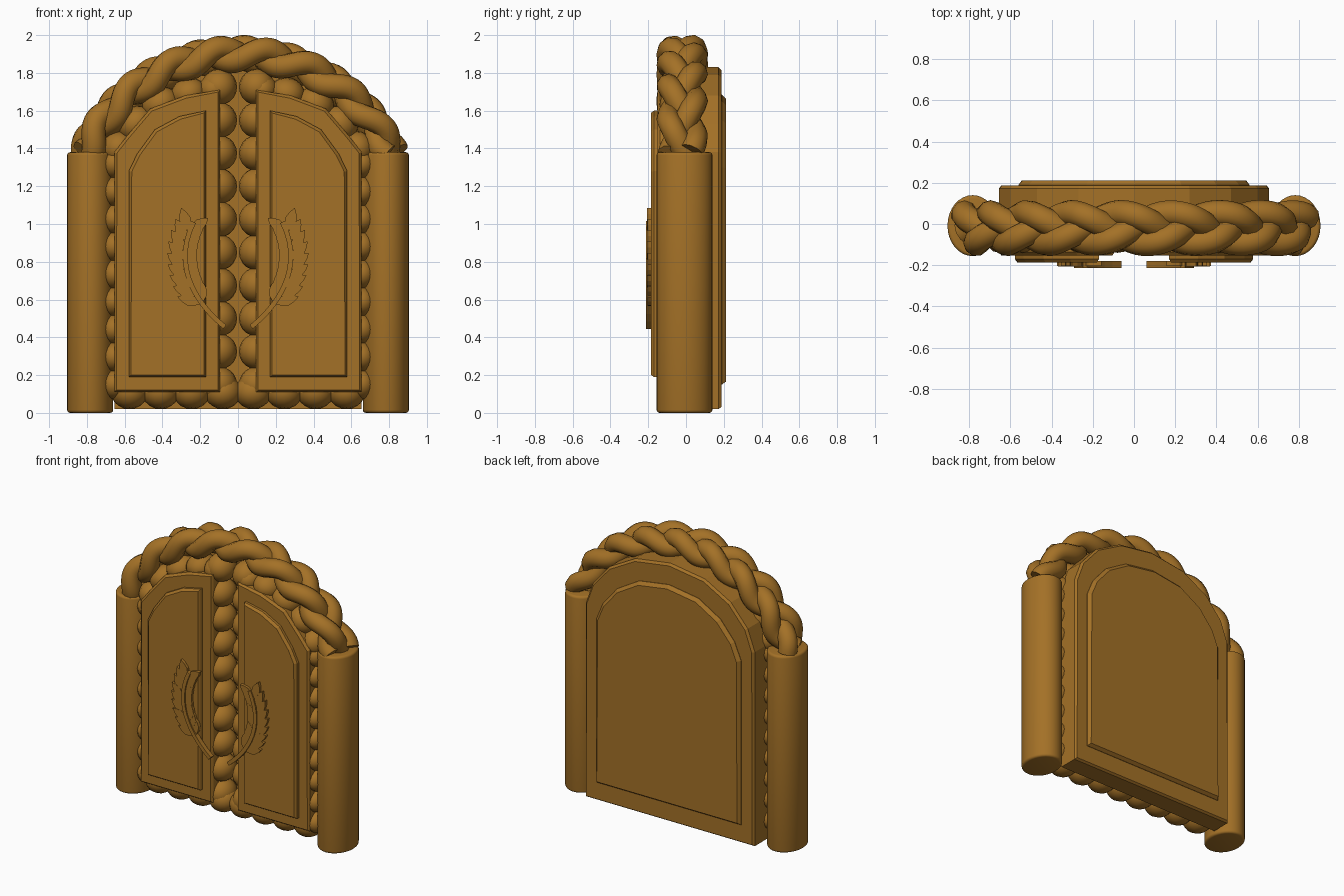
import bpy, bmesh, math
from mathutils import Matrix, Vector

if "Cube" in bpy.data.objects:
    bpy.data.objects.remove(bpy.data.objects["Cube"])

wood = bpy.data.materials.new("warm_brown_wood")
wood.diffuse_color = (0.37, 0.165, 0.02, 1)
wood.use_nodes = True
wood.node_tree.nodes["Principled BSDF"].inputs["Base Color"].default_value = wood.diffuse_color


def finish(name, bm, smooth=None, mirror=True):
    me = bpy.data.meshes.new(name)
    bmesh.ops.recalc_face_normals(bm, faces=bm.faces)
    bm.to_mesh(me)
    bm.free()
    me.materials.append(wood)
    ob = bpy.data.objects.new(name, me)
    bpy.context.collection.objects.link(ob)
    if smooth:
        bpy.ops.object.select_all(action='DESELECT')
        ob.select_set(True)
        bpy.context.view_layer.objects.active = ob
        bpy.ops.object.shade_smooth_by_angle(angle=math.radians(smooth))
    if mirror:
        ob.modifiers.new("mirror", 'MIRROR').use_mirror_merge = False
    return ob


def prism(bm, pts, y0, y1, bevel=0.0):
    """Extrude an (x, z) outline from y0 to y1, chamfering the y1 face."""
    s = 1 if y1 > y0 else -1
    rings = [[bm.verts.new((x, y, z)) for x, z in pts] for y in (y0, y1 - s * bevel)]
    n = len(pts)
    faces = [bm.faces.new(r) for r in rings]
    for i in range(n):
        j = (i + 1) % n
        faces.append(bm.faces.new((rings[0][i], rings[0][j], rings[1][j], rings[1][i])))
    bmesh.ops.recalc_face_normals(bm, faces=faces)
    if bevel:
        bmesh.ops.inset_region(bm, faces=[faces[1]], thickness=bevel, depth=bevel)


def plate(name, pts, y0, y1, bevel, mirror):
    bm = bmesh.new()
    prism(bm, pts, y0, y1, bevel)
    return finish(name, bm, None, mirror)


def full(half):
    return half + [(-x, z) for x, z in reversed(half) if x != 0]


# back slab and its raised rear panel
slab = full([(0.655, 0.02), (0.655, 1.38), (0.6, 1.53), (0.47, 1.68), (0.27, 1.79), (0, 1.83)])
rear = full([(0.56, 0.15), (0.56, 1.30), (0.51, 1.42), (0.40, 1.55), (0.23, 1.65), (0, 1.685)])
plate("back_slab", slab, 0.04, 0.187, 0.015, False)
plate("rear_panel", rear, 0.18, 0.212, 0.022, False)

# pair of arched doors with raised panels
door = [(-0.095, 0.11), (-0.655, 0.11), (-0.655, 1.38), (-0.585, 1.47),
        (-0.465, 1.61), (-0.28, 1.68), (-0.095, 1.71)]
panel = [(-0.17, 0.19), (-0.578, 0.19), (-0.578, 1.28), (-0.535, 1.37),
         (-0.44, 1.50), (-0.31, 1.57), (-0.17, 1.60)]
plate("door", door, 0.06, -0.152, 0.015, True)
plate("door_panel", panel, -0.14, -0.186, 0.016, True)

# scalloped trim around each door: (x, z, radius outwards, half length, angle)
trim = [(-0.10, 0.15 + 0.175 * k, 0.095, 0.095, 0) for k in range(10)]
trim += [(-0.655, 0.15 + 0.146 * k, 0.075, 0.08, 0) for k in range(9)]
trim += [(-0.575 + 0.165 * k, 0.11, 0.09, 0.098, 90) for k in range(4)]
trim += [(-0.63, 1.40, 0.09, 0.09, 20), (-0.54, 1.53, 0.09, 0.10, 45),
         (-0.41, 1.635, 0.09, 0.10, 62), (-0.26, 1.69, 0.085, 0.095, 75),
         (-0.13, 1.71, 0.08, 0.08, 85)]
bm = bmesh.new()
for x, z, out, half, ang in trim:
    m = (Matrix.Translation((x, -0.035, z)) @ Matrix.Rotation(math.radians(ang), 4, 'Y')
         @ Matrix.Diagonal((out, 0.105, half, 1)))
    bmesh.ops.create_uvsphere(bm, u_segments=16, v_segments=10, radius=1, matrix=m)
finish("scalloped_trim", bm, 60)

# side columns with softened rims
bm = bmesh.new()
bmesh.ops.create_cone(bm, cap_ends=True, segments=32, radius1=1, radius2=1, depth=1,
                      matrix=Matrix.Translation((-0.783, -0.008, 0.69))
                      @ Matrix.Diagonal((0.122, 0.148, 1.38, 1)))
rims = [e for e in bm.edges if any(len(f.verts) > 4 for f in e.link_faces)]
bmesh.ops.bevel(bm, geom=rims, offset=0.016, segments=3, profile=0.5, affect='EDGES')
finish("column", bm, 40)

# three-strand plait over the arch
R, CZ, PERIOD, N = 0.88, 1.02, 0.74, 120
A0 = math.radians(66.5)
for s in range(3):
    cu = bpy.data.curves.new("plait_strand", 'CURVE')
    cu.dimensions = '3D'
    cu.bevel_depth = 0.064
    cu.bevel_resolution = 3
    cu.use_fill_caps = True
    sp = cu.splines.new('POLY')
    sp.points.add(N)
    for i in range(N + 1):
        a = -A0 + 2 * A0 * i / N
        t = a * R / PERIOD * math.tau + s * math.tau / 3
        r = R - 0.038 * math.sin(2 * t)
        sp.points[i].co = (r * math.sin(a), -0.02 + 0.072 * math.sin(t),
                           CZ + r * math.cos(a), 1)
    sp.use_smooth = True
    cu.materials.append(wood)
    ob = bpy.data.objects.new("plait_strand_%d" % (s + 1), cu)
    bpy.context.collection.objects.link(ob)

# laurel sprig on each door: curved stem with paired pointed leaves
ctrl = [Vector(p) for p in ((-0.07, 0.455), (-0.25, 0.60), (-0.34, 0.80), (-0.235, 1.01))]


def stem(t):
    u = 1 - t
    p = (ctrl[0] * u**3 + ctrl[1] * 3 * u * u * t + ctrl[2] * 3 * u * t * t + ctrl[3] * t**3)
    d = ((ctrl[1] - ctrl[0]) * u * u + (ctrl[2] - ctrl[1]) * 2 * u * t + (ctrl[3] - ctrl[2]) * t * t)
    return p, d.normalized()


def turned(d, deg):
    c, s = math.cos(math.radians(deg)), math.sin(math.radians(deg))
    return Vector((d.x * c - d.y * s, d.x * s + d.y * c))


bm = bmesh.new()
left, right = [], []
for i in range(13):
    p, d = stem(i / 12)
    n = Vector((-d.y, d.x)) * 0.013
    left.append(tuple(p + n))
    right.append(tuple(p - n))
prism(bm, left + right[::-1], -0.18, -0.213)
finish("laurel_stem", bm)

bm = bmesh.new()
for i in range(9):
    p, d = stem(0.26 + 0.082 * i)
    for side, length in ((1, 0.135), (-1, 0.125)):
        ang = 38 if side > 0 else -34
        f = turned(d, ang)
        n = Vector((-f.y, f.x)) * 0.03
        shape = ((0, 0), (0.3, 0.8), (0.55, 1), (0.8, 0.6), (1, 0), (0.8, -0.6), (0.55, -1), (0.3, -0.8))
        prism(bm, [tuple(p + f * length * a + n * b) for a, b in shape],
              -0.18, -0.203 - 0.0008 * (i % 3) - (0.001 if side > 0 else 0))
finish("laurel_leaves", bm)
